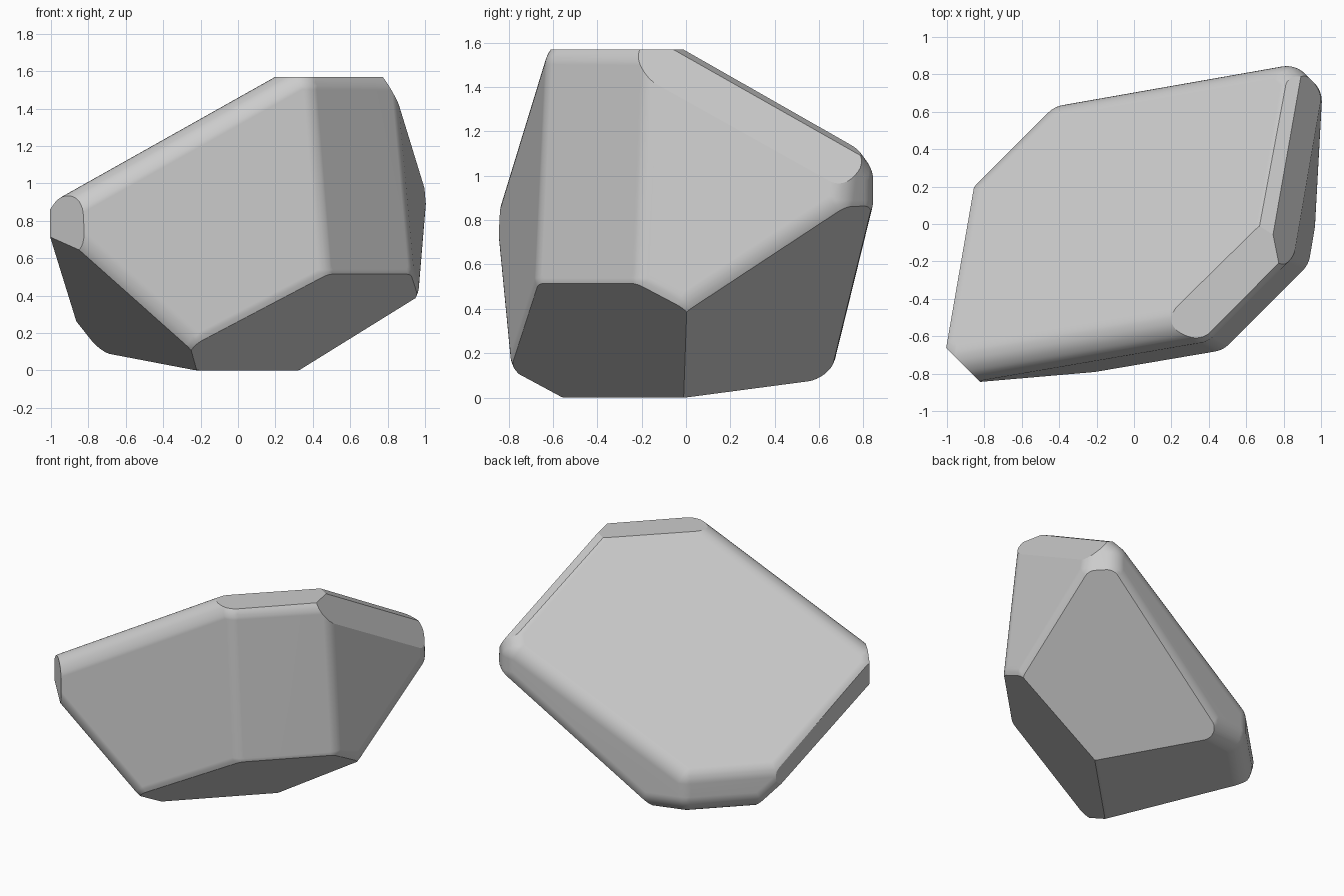
import bpy, bmesh
from itertools import combinations
from math import radians
from mathutils import Vector, Matrix

if "Cube" in bpy.data.objects:
    bpy.data.objects.remove(bpy.data.objects["Cube"], do_unlink=True)

ROUND = 0.14


def plane(x, y, z, d):
    """Unit normal and distance of a bounding plane."""
    n = Vector((x, y, z))
    return n.normalized(), d / n.length


def grow(planes, amount):
    return [(n, d + amount) for n, d in planes]


# Faces with fully rounded edges
top = plane(-0.681, 0.693, 1, 1.105)
front = plane(0.139, -1, 0.059, 0.782)
front_corner = plane(1, -1, 0.13, 1.226)
side = plane(1, -0.118, 0.096, 1.01)
back = plane(-0.176, 1, 0, 0.695)
back_corner = plane(-1, 1, 0, 1.05)
base = plane(-0.073, 0.073, -1, -0.024)
tip = plane(1, 1, 0, 1.705)

# Faces that cut part of the way into the rounding
far_side = plane(-1, 0.173, 0, 0.893)
far_tip = plane(-1, -1, 0, 1.68)
under_front = plane(0.634, -0.634, -1, 0.215)
under_side = plane(0.26, 0.268, -0.429, 0.078)
under_far = plane(-0.5, -0.24, -0.585, 0.248)

# Flat chips along the upper edges
side_chip = plane(1, 0.2, 0.664, 1.768)
upper_chip = plane(0.32, 0.51, 1, 1.773)
crest_chip = plane(0, 0, 1, 1.57)

far_walls = [far_side, far_tip]
undersides = [under_front, under_side, under_far]
shell = [top, front, front_corner, side, back, back_corner, base, tip]
shell += grow(far_walls, 0.08) + grow(undersides, 0.03)


def corners(planes):
    """Corner points of the solid bounded by the planes."""
    points = []
    for trio in combinations(planes, 3):
        m = Matrix([n for n, d in trio])
        if abs(m.determinant()) < 0.01:
            continue
        p = m.inverted() @ Vector([d for n, d in trio])
        if all(n.dot(p) < d + 0.0001 for n, d in planes):
            points.append(p)
    return points


def hull(points):
    """Closed convex mesh around the points."""
    bm = bmesh.new()
    for p in points:
        bm.verts.new(p)
    bmesh.ops.remove_doubles(bm, verts=bm.verts[:], dist=0.0005)
    bmesh.ops.convex_hull(bm, input=bm.verts[:], use_existing_faces=False)
    loose = [v for v in bm.verts if not v.link_faces]
    bmesh.ops.delete(bm, geom=loose, context="VERTS")
    return bm


# Rounded body: a small ball at every inset corner, wrapped by a hull
ball = bmesh.new()
bmesh.ops.create_icosphere(ball, subdivisions=4, radius=ROUND)
body = hull([c + v.co for c in corners(grow(shell, -ROUND)) for v in ball.verts])
ball.free()

# Slice the flat faces, closing the solid after each cut
for n, d in far_walls + undersides + [side_chip, upper_chip, crest_chip]:
    bmesh.ops.bisect_plane(body, geom=body.verts[:] + body.edges[:] + body.faces[:],
                           dist=0.00001, plane_co=n * d, plane_no=n, clear_outer=True)
    points = [v.co.copy() for v in body.verts]
    body.free()
    body = hull(points)

bmesh.ops.dissolve_limit(body, angle_limit=radians(1), verts=body.verts[:],
                         edges=body.edges[:])
bmesh.ops.recalc_face_normals(body, faces=body.faces[:])

# Stand it on the ground, centred
low = Vector([min(v.co[i] for v in body.verts) for i in range(3)])
high = Vector([max(v.co[i] for v in body.verts) for i in range(3)])
middle = (low + high) / 2
bmesh.ops.translate(body, verts=body.verts[:], vec=(-middle.x, -middle.y, -low.z))

mesh = bpy.data.meshes.new("stone")
body.to_mesh(mesh)
body.free()
stone = bpy.data.objects.new("stone", mesh)
bpy.context.collection.objects.link(stone)

# Plain grey stone
grey = bpy.data.materials.new("stone grey")
grey.use_nodes = True
colour = (0.6, 0.6, 0.6, 1)
grey.diffuse_color = colour
grey.node_tree.nodes["Principled BSDF"].inputs["Base Color"].default_value = colour
mesh.materials.append(grey)

# Smooth rounding with crisp chip edges
bpy.ops.object.select_all(action="DESELECT")
stone.select_set(True)
bpy.context.view_layer.objects.active = stone
bpy.ops.object.shade_smooth_by_angle(angle=radians(25))
weighted = stone.modifiers.new("flat face shading", "WEIGHTED_NORMAL")
weighted.keep_sharp = True
